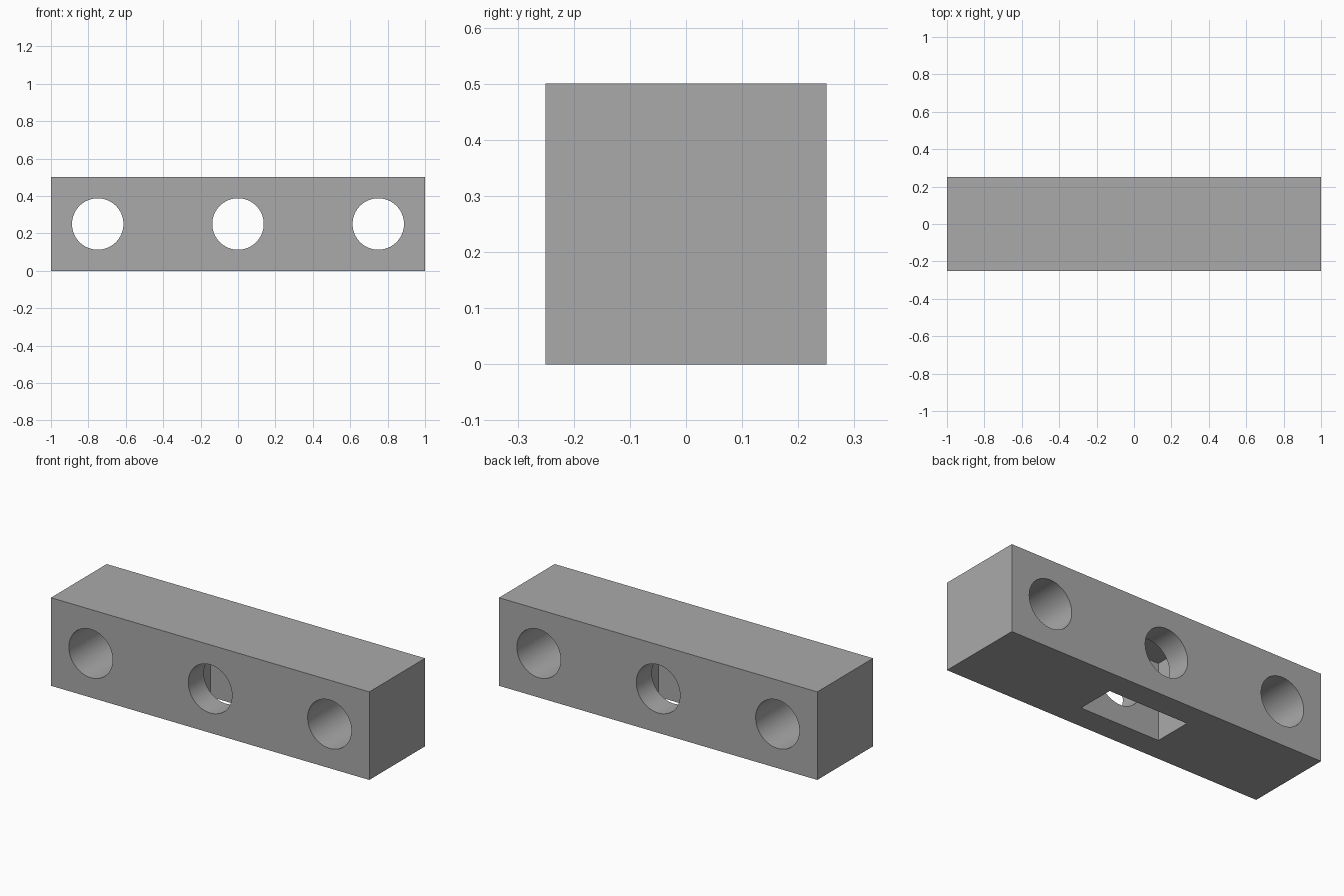
import bpy
import math

LENGTH, SIDE = 2.0, 0.5
HOLE_RADIUS, HOLE_SPACING = 0.1375, 0.75
POCKET = (0.5, 0.22)
POCKET_TOP = 0.44

old = bpy.data.objects.get("Cube")
if old:
    bpy.data.objects.remove(old, do_unlink=True)

grey = bpy.data.materials.new("grey")
grey.use_nodes = True
colour = (0.4, 0.4, 0.4, 1)
grey.diffuse_color = colour
grey.node_tree.nodes["Principled BSDF"].inputs["Base Color"].default_value = colour


def box(name, size, centre):
    bpy.ops.mesh.primitive_cube_add(size=1, location=centre)
    ob = bpy.context.object
    ob.name = name
    ob.scale = size
    bpy.ops.object.transform_apply(location=False, rotation=False, scale=True)
    ob.data.materials.append(grey)
    return ob


def cut(target, cutter):
    cutter.hide_render = True
    mod = target.modifiers.new(cutter.name, "BOOLEAN")
    mod.operation = "DIFFERENCE"
    mod.solver = "EXACT"
    mod.object = cutter
    bpy.context.view_layer.objects.active = target
    bpy.ops.object.modifier_apply(modifier=mod.name)
    bpy.data.objects.remove(cutter, do_unlink=True)


# Solid bar
bar = box("drilled_bar", (LENGTH, SIDE, SIDE), (0, 0, SIDE / 2))

# Slot open to the underside
cut(bar, box("pocket_cutter", (*POCKET, 2 * POCKET_TOP), (0, 0, 0)))

# Three round holes from front to back
for i in (-1, 0, 1):
    bpy.ops.mesh.primitive_cylinder_add(
        vertices=64, radius=HOLE_RADIUS, depth=SIDE * 2,
        location=(i * HOLE_SPACING, 0, SIDE / 2), rotation=(math.pi / 2, 0, 0))
    hole = bpy.context.object
    hole.name = "hole_cutter"
    hole.data.materials.append(grey)
    cut(bar, hole)

# Smooth hole walls with crisp edges
bpy.ops.object.select_all(action="DESELECT")
bar.select_set(True)
bpy.context.view_layer.objects.active = bar
bpy.ops.object.shade_smooth_by_angle(angle=math.radians(30))
